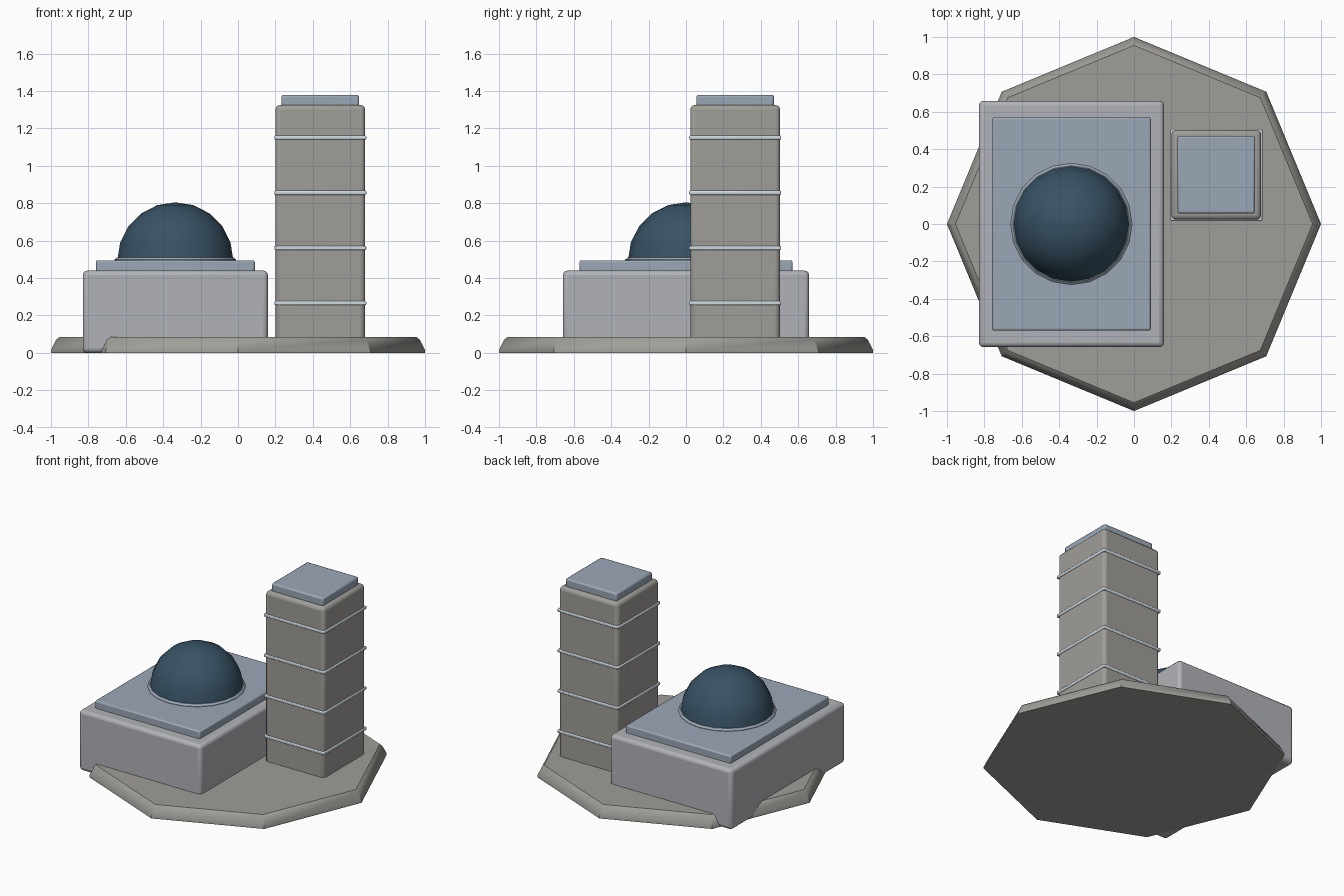
import bpy, bmesh, math

if "Cube" in bpy.data.objects:
    bpy.data.objects.remove(bpy.data.objects["Cube"])


def material(name, rgb):
    m = bpy.data.materials.new(name)
    m.diffuse_color = (*rgb, 1)
    m.use_nodes = True
    m.node_tree.nodes["Principled BSDF"].inputs["Base Color"].default_value = m.diffuse_color
    return m


STONE = material("stone", (0.35, 0.34, 0.315))
WALL = material("wall", (0.44, 0.45, 0.48))
ROOF = material("roof", (0.33, 0.39, 0.47))
GLASS = material("glass", (0.04, 0.085, 0.13))
TRIM = material("trim", (0.62, 0.70, 0.75))


def finish(obj, name, mat, bevel=0, segments=2):
    obj.name = name
    obj.data.materials.append(mat)
    if bevel:
        mod = obj.modifiers.new("bevel", 'BEVEL')
        mod.width, mod.segments = bevel, segments
    bpy.ops.object.select_all(action='DESELECT')
    bpy.context.view_layer.objects.active = obj
    obj.select_set(True)
    bpy.ops.object.shade_smooth_by_angle(angle=math.radians(35))
    return obj


def box(name, x, y, z, mat, bevel, segments=2):
    spans = (x, y, z)
    bpy.ops.mesh.primitive_cube_add(size=1, location=[sum(s) / 2 for s in spans])
    obj = bpy.context.object
    obj.scale = [s[1] - s[0] for s in spans]
    bpy.ops.object.transform_apply(location=False, rotation=False, scale=True)
    return finish(obj, name, mat, bevel, segments)


def turned(name, profile, sides, center, mat):
    # Stack of regular polygon rings, capped at both ends
    bm = bmesh.new()
    rings = [[bm.verts.new((center[0] + r * math.cos(math.tau * i / sides),
                            center[1] + r * math.sin(math.tau * i / sides), z))
              for i in range(sides)] for r, z in profile]
    for low, high in zip(rings, rings[1:]):
        for i in range(sides):
            j = (i + 1) % sides
            bm.faces.new((low[i], low[j], high[j], high[i]))
    bm.faces.new(rings[0][::-1])
    bm.faces.new(rings[-1])
    mesh = bpy.data.meshes.new(name)
    bm.to_mesh(mesh)
    bm.free()
    obj = bpy.data.objects.new(name, mesh)
    bpy.context.collection.objects.link(obj)
    return finish(obj, name, mat)


# Octagonal ground slab with a sloping rim
turned("base_slab", [(1, 0), (1, 0.015), (0.972, 0.07), (0.955, 0.085)], 8, (0, 0), STONE)

# Low hall and its roof panel
box("hall", (-0.83, 0.16), (-0.658, 0.658), (0, 0.44), WALL, 0.025, 3)
box("hall_roof", (-0.76, 0.09), (-0.57, 0.57), (0.43, 0.495), ROOF, 0.01)

# Dome and the collar around its foot
DOME = (-0.335, 0)
turned("dome_collar", [(0.325, 0.48), (0.325, 0.498), (0.312, 0.51)], 20, DOME, ROOF)
R = 0.31
steps = [math.radians(18 * i) for i in range(5)] + [math.radians(89.9)]
turned("dome", [(R * math.cos(a), 0.495 + R * math.sin(a)) for a in steps], 20, DOME, GLASS)

# Tower, its cap and four trim bands
box("tower", (0.20, 0.68), (0.023, 0.503), (0.01, 1.325), STONE, 0.025, 3)
box("tower_cap", (0.232, 0.648), (0.055, 0.471), (1.31, 1.38), ROOF, 0.012)
for i in range(4):
    box(f"tower_band_{i + 1}", (0.194, 0.686), (0.017, 0.509),
        (0.255 + 0.295 * i, 0.277 + 0.295 * i), TRIM, 0.006)
